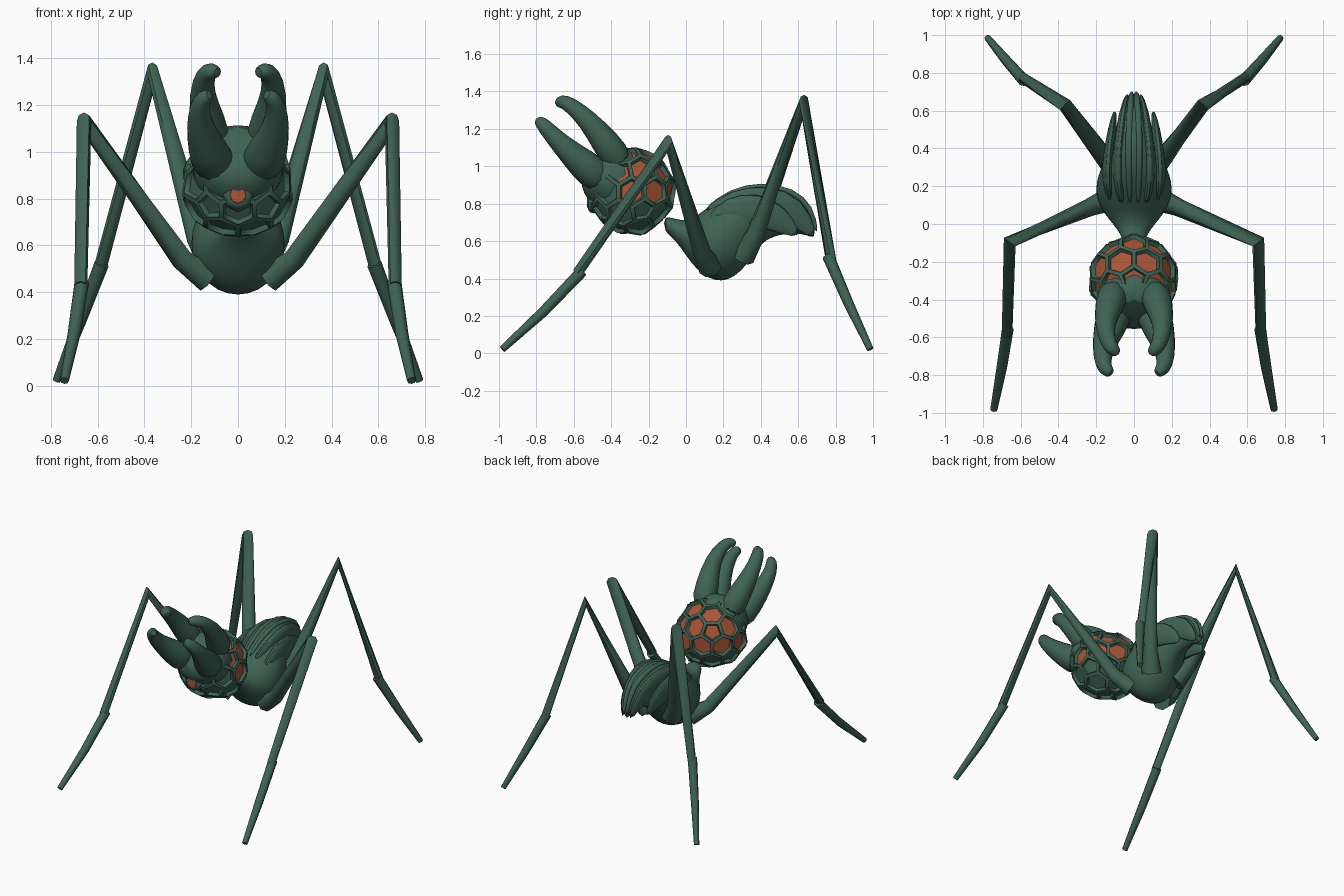
import bpy, bmesh, math, random
from mathutils import Vector, Matrix

if "Cube" in bpy.data.objects:
    bpy.data.objects.remove(bpy.data.objects["Cube"])

random.seed(4)


def material(name, rgb):
    m = bpy.data.materials.new(name)
    m.diffuse_color = (*rgb, 1)
    m.use_nodes = True
    m.node_tree.nodes["Principled BSDF"].inputs["Base Color"].default_value = m.diffuse_color
    return m


GREEN = material("dark_green", (0.05, 0.125, 0.09))
ORANGE = material("burnt_orange", (0.40, 0.09, 0.038))


def finish(bm, name, mats, subdiv=0, angle=50):
    bmesh.ops.recalc_face_normals(bm, faces=bm.faces)
    me = bpy.data.meshes.new(name)
    bm.to_mesh(me)
    bm.free()
    ob = bpy.data.objects.new(name, me)
    bpy.context.collection.objects.link(ob)
    for m in mats:
        me.materials.append(m)
    if subdiv:
        mod = ob.modifiers.new("smooth", "SUBSURF")
        mod.levels = mod.render_levels = subdiv
    bpy.ops.object.select_all(action='DESELECT')
    ob.select_set(True)
    bpy.context.view_layer.objects.active = ob
    bpy.ops.object.shade_smooth_by_angle(angle=math.radians(angle))
    return ob


def tube(name, path, radii, sides=10, subdiv=0, upright=False, mat=None):
    """Sweep ellipses along a path; each radius is r or (sideways, other way)."""
    bm = bmesh.new()
    pts = [Vector(p) for p in path]
    rings = []
    for i, p in enumerate(pts):
        a, b = radii[i] if isinstance(radii[i], tuple) else (radii[i],) * 2
        d0 = (p - pts[max(i - 1, 0)]).normalized()
        d1 = (pts[min(i + 1, len(pts) - 1)] - p).normalized()
        t = Vector((0, 1, 0)) if upright else (d0 + d1).normalized()
        side = (Vector((1, 0, 0)) - t * t.x).normalized()
        up = side.cross(t)
        rings.append([bm.verts.new(p + side * a * math.cos(k * math.tau / sides)
                                   + up * b * math.sin(k * math.tau / sides))
                      for k in range(sides)])
    for r, q in zip(rings, rings[1:]):
        for k in range(sides):
            n = (k + 1) % sides
            bm.faces.new((r[k], r[n], q[n], q[k]))
    bm.faces.new(rings[0])
    bm.faces.new(rings[-1])
    return finish(bm, name, [mat or GREEN], subdiv)


def pair(name, path, radii, **kw):
    """Build a part on both sides."""
    for s, tag in ((1, "right"), (-1, "left")):
        tube(f"{name}_{tag}", [(x * s, y, z) for x, y, z in path], radii, **kw)


# Body: y, underside, top, half width
sections = [(-.12, .65, .74, .06), (-.06, .61, .72, .065), (0, .52, .71, .115),
            (.06, .44, .74, .165), (.12, .395, .79, .2), (.19, .375, .84, .21),
            (.26, .40, .88, .195), (.33, .47, .90, .165), (.39, .58, .91, .125),
            (.48, .63, .905, .09), (.58, .64, .87, .065), (.65, .63, .81, .04),
            (.69, .61, .68, .02)]
tube("body", [(0, y, (b + t) / 2) for y, b, t, w in sections],
     [(w, (t - b) / 2) for y, b, t, w in sections], sides=14, subdiv=1, upright=True)

# Layered shells on the abdomen
pair("outer_shell", [(.12, .12, .70), (.145, .23, .77), (.135, .37, .77), (.115, .50, .72), (.10, .60, .63)],
     [(.02, .03), (.032, .08), (.03, .10), (.025, .08), (.01, .02)], subdiv=1)
pair("inner_shell", [(.06, .10, .75), (.09, .25, .82), (.08, .42, .83), (.055, .58, .77), (.03, .69, .62)],
     [(.02, .03), (.03, .06), (.03, .08), (.03, .09), (.012, .02)], subdiv=1)
pair("back_ridge", [(.02, .10, .765), (.028, .24, .867), (.028, .40, .90), (.024, .57, .87), (.015, .67, .78), (.012, .70, .64)],
     [.012, .018, .02, .02, .018, .01], sides=8, subdiv=1)

# Legs: thigh and shin, then a separate thinner foot segment
pair("front_leg", [(.13, .13, .46), (.24, .085, .54), (.658, -.095, 1.13), (.672, -.58, .43)],
     [.065, .048, .038, .028], sides=8)
pair("front_foot", [(.668, -.555, .44), (.70, -.76, .225), (.742, -.982, .022)],
     [.031, .028, .019], sides=8)
pair("back_leg", [(.10, .30, .52), (.17, .37, .63), (.365, .63, 1.345), (.59, .775, .50)],
     [.07, .05, .037, .028], sides=8)
pair("back_foot", [(.583, .76, .52), (.68, .87, .265), (.775, .985, .022)],
     [.032, .027, .018], sides=8)

# Head: cells of a dual sphere, each with a raised rim and a sunken floor
src = bmesh.new()
bmesh.ops.create_icosphere(src, subdivisions=2, radius=1,
                           matrix=Matrix.Rotation(math.radians(54), 4, 'Z'))
src.normal_update()
head = bmesh.new()
centre = Vector((0, -.29, .865))
corner = {}
for f in src.faces:
    d = f.calc_center_median().normalized() * random.uniform(.97, 1.05)
    corner[f] = head.verts.new(centre + Vector((d.x * .235, d.y * .23, d.z * .23)))
for v in src.verts:
    n = v.co.normalized()
    u = n.orthogonal().normalized()
    w = n.cross(u)
    ring = sorted(v.link_faces, key=lambda f: math.atan2(
        (f.calc_center_median() - v.co).dot(w), (f.calc_center_median() - v.co).dot(u)))
    head.faces.new([corner[f] for f in ring])
src.free()
bmesh.ops.recalc_face_normals(head, faces=head.faces)
cells = list(head.faces)
for thick, depth in ((.010, .008), (.010, -.022)):
    bmesh.ops.inset_individual(head, faces=cells, thickness=thick, depth=depth)
for f in cells:
    c = f.calc_center_median()
    if c.z > .80 and c.y > -.40:
        f.material_index = 1
finish(head, "head", [GREEN, ORANGE], angle=60)

# Front eye with its rim
tube("front_eye_rim", [(0, -.44, .815), (0, -.512, .815), (0, -.525, .815)],
     [.075, .062, .044], sides=8)
tube("front_eye", [(0, -.523, .815), (0, -.529, .815)], [.036, .034], sides=8, mat=ORANGE)

# Muzzle and four hooked jaws
tube("muzzle", [(0, -.31, .86), (0, -.36, .91), (0, -.43, .98), (0, -.49, 1.03)],
     [(.19, .16), (.205, .19), (.20, .185), (.16, .13)], sides=12, subdiv=1)
pair("upper_jaw", [(.10, -.34, 1.0), (.13, -.43, 1.13), (.157, -.53, 1.255), (.14, -.62, 1.33),
                   (.115, -.665, 1.35), (.08, -.69, 1.335)],
     [.095, .082, .056, .046, .04, .025], subdiv=1)
pair("lower_jaw", [(.09, -.44, .92), (.13, -.55, 1.01), (.165, -.66, 1.11), (.165, -.74, 1.195),
                   (.145, -.775, 1.235), (.115, -.795, 1.245)],
     [.11, .09, .06, .046, .038, .024], subdiv=1)
